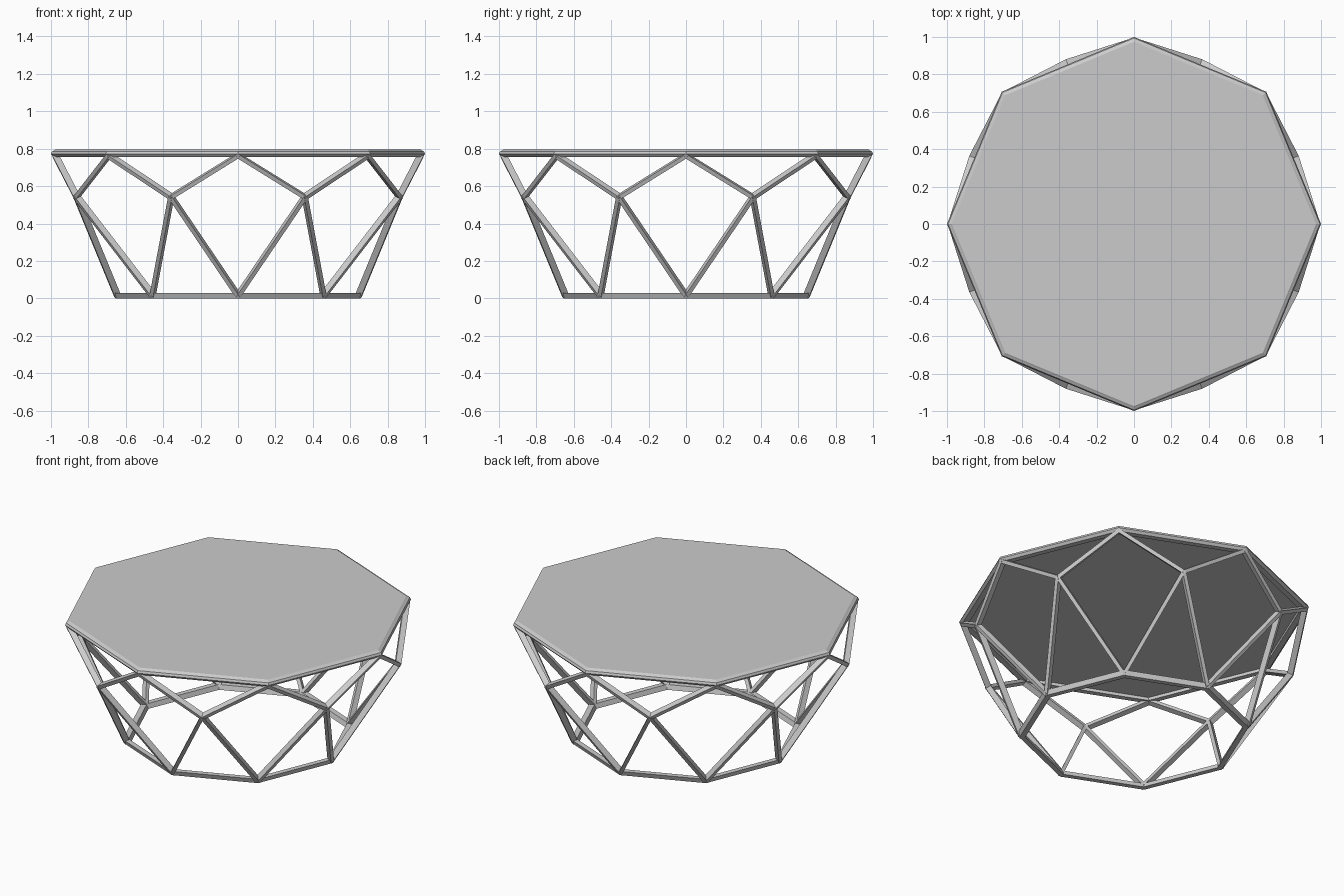
import bpy, bmesh, math
from mathutils import Vector

if "Cube" in bpy.data.objects:
    bpy.data.objects.remove(bpy.data.objects["Cube"])

N = 8
STEP = 2 * math.pi / N


def polar(r, a, z):
    return Vector((r * math.cos(a), r * math.sin(a), z))


def finish(name, bm):
    bmesh.ops.recalc_face_normals(bm, faces=bm.faces)
    mesh = bpy.data.meshes.new(name)
    bm.to_mesh(mesh)
    bm.free()
    obj = bpy.data.objects.new(name, mesh)
    bpy.context.collection.objects.link(obj)
    return obj


def ring(name, profile):
    """Sweep a closed (radius, z) profile round the octagon."""
    bm = bmesh.new()
    loops = [[bm.verts.new(polar(r, i * STEP, z)) for r, z in profile] for i in range(N)]
    m = len(profile)
    for i in range(N):
        a, b = loops[i], loops[(i + 1) % N]
        for j in range(m):
            k = (j + 1) % m
            bm.faces.new((a[j], b[j], b[k], a[k]))
    return finish(name, bm)


def plate(name, layers):
    """Solid octagon from stacked (radius, z) outlines."""
    bm = bmesh.new()
    loops = [[bm.verts.new(polar(r, i * STEP, z)) for i in range(N)] for r, z in layers]
    for a, b in zip(loops, loops[1:]):
        for i in range(N):
            k = (i + 1) % N
            bm.faces.new((a[i], a[k], b[k], b[i]))
    bm.faces.new(loops[0][::-1])
    bm.faces.new(loops[-1])
    return finish(name, bm)


def add_bar(bm, p, q, width=0.022, depth=0.034):
    """Rectangular bar whose depth points outward from the basket."""
    d = (q - p).normalized()
    mid = (p + q) / 2
    out = Vector((mid.x, mid.y, 0)).normalized() + Vector((0, 0, -0.45))
    out = (out - d * out.dot(d)).normalized()
    side = d.cross(out)
    ends = []
    for c in (p - d * 0.006, q + d * 0.006):
        ends.append([bm.verts.new(c + side * sx * width / 2 + out * sy * depth / 2)
                     for sx, sy in ((-1, -1), (1, -1), (1, 1), (-1, 1))])
    a, b = ends
    for j in range(4):
        k = (j + 1) % 4
        bm.faces.new((a[j], a[k], b[k], b[j]))
    bm.faces.new(a[::-1])
    bm.faces.new(b)


def struts(name, r_node, z_node, r_end, z_end):
    """Two bars from each middle node to the neighbouring octagon corners."""
    bm = bmesh.new()
    for i in range(N):
        node = polar(r_node, (i + 0.5) * STEP, z_node)
        for k in (i, i + 1):
            add_bar(bm, node, polar(r_end, k * STEP, z_end))
    return finish(name, bm)


# Base ring on the floor
ring("base_ring", [(0.622, 0.0), (0.655, 0.0), (0.667, 0.029), (0.632, 0.029)])

# Faceted basket of struts
struts("lower_struts", 0.933, 0.543, 0.645, 0.016)
struts("upper_struts", 0.933, 0.543, 0.976, 0.764)

# Rim under the table top
ring("top_rim", [(0.950, 0.757), (0.986, 0.757), (1.0, 0.772),
                 (0.994, 0.786), (0.982, 0.792), (0.950, 0.792)])

# Table top panel
plate("table_top", [(0.965, 0.776), (0.982, 0.780), (0.982, 0.792), (0.974, 0.797)])
